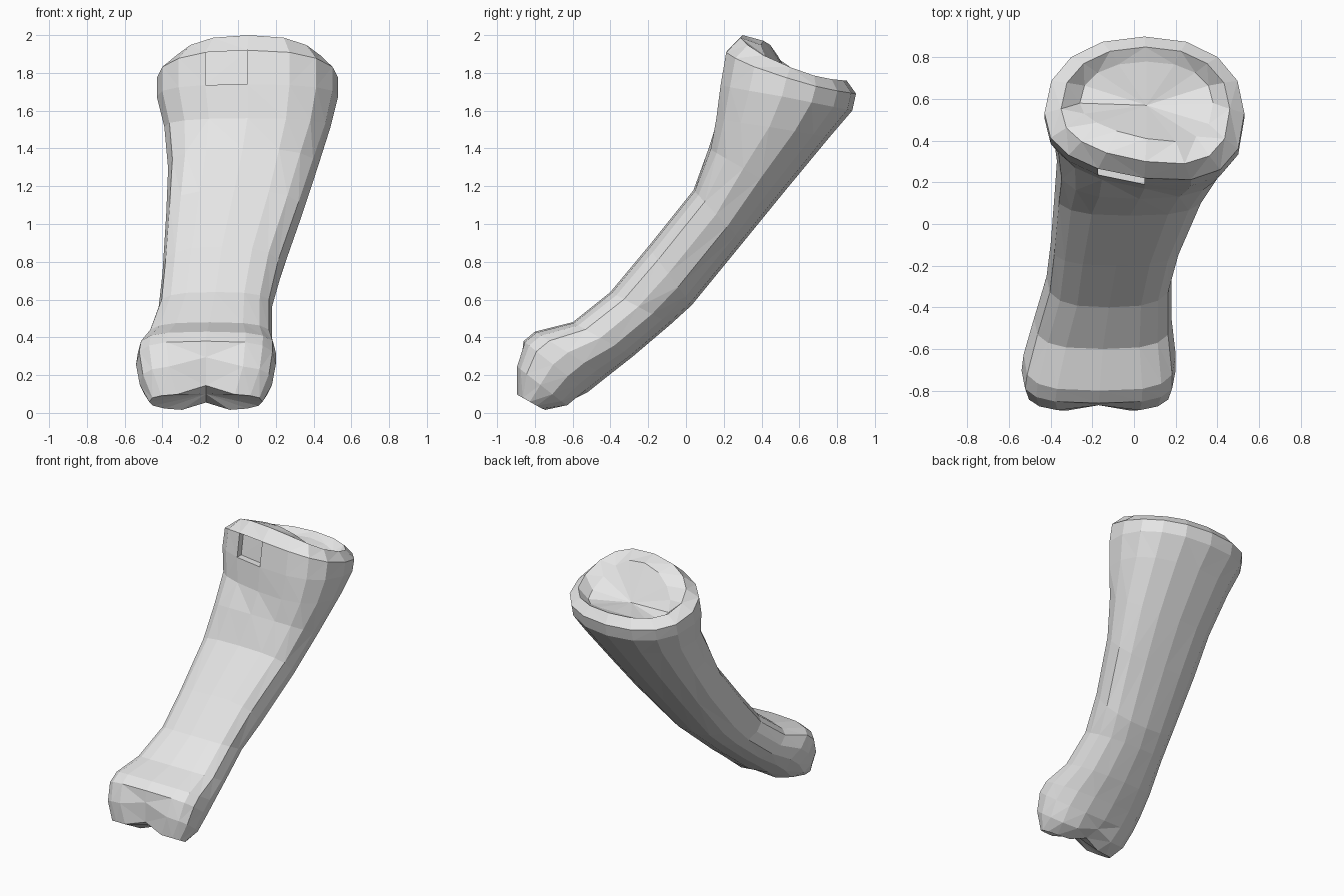
import bpy, bmesh, math
from mathutils import Vector

if "Cube" in bpy.data.objects:
    bpy.data.objects.remove(bpy.data.objects["Cube"])

N = 16  # sides of each cross-section

# Cross-sections from lower knuckle to upper joint:
# front y, z | back y, z | left x, right x | front exponent | rim sag
RINGS = [
    (-0.90, 0.10, -0.74, 0.01, -0.47, 0.13, 0.70, 0.0),
    (-0.90, 0.25, -0.62, 0.03, -0.52, 0.18, 0.60, 0.0),
    (-0.86, 0.38, -0.52, 0.11, -0.54, 0.20, 0.60, 0.0),
    (-0.80, 0.43, -0.42, 0.19, -0.53, 0.20, 0.60, 0.0),
    (-0.60, 0.48, -0.28, 0.30, -0.48, 0.18, 0.65, 0.0),
    (-0.40, 0.64, -0.08, 0.47, -0.42, 0.18, 0.70, 0.0),
    (-0.20, 0.88, 0.03, 0.57, -0.40, 0.23, 0.70, 0.0),
    (0.04, 1.18, 0.30, 0.90, -0.38, 0.34, 0.70, 0.0),
    (0.12, 1.40, 0.52, 1.17, -0.37, 0.42, 0.75, 0.0),
    (0.17, 1.56, 0.76, 1.46, -0.39, 0.49, 0.80, 0.0),
    (0.19, 1.74, 0.88, 1.60, -0.43, 0.53, 0.80, 0.0),
    (0.22, 1.92, 0.90, 1.69, -0.43, 0.53, 0.80, 0.04),
    (0.30, 2.00, 0.85, 1.76, -0.35, 0.46, 0.80, 0.06),
    (0.41, 1.97, 0.78, 1.74, -0.26, 0.38, 0.85, 0.12),
]


def spow(a, p):
    return math.copysign(abs(a) ** p, a)


def ring_points(i, ring):
    fy, fz, by, bz, xl, xr, p, sag = ring
    f, b = Vector((0, fy, fz)), Vector((0, by, bz))
    mid = f.lerp(b, 0.46)
    cx, hw = (xl + xr) / 2, (xr - xl) / 2
    pts = []
    for k in range(N):
        t = 2 * math.pi * k / N
        c, s = math.cos(t), math.sin(t)
        e = p if s > 0 else 0.9
        u, v = spow(c, e), spow(s, e)
        co = mid.lerp(f if v > 0 else b, abs(v))
        co.x = cx + hw * u
        co.z -= sag * (1 - v * v)
        # shallow groove between the two lower condyles
        if i < 2 and abs(u) < 0.45:
            co += Vector((0, 0.03, 0.045)) * (1 - abs(u) / 0.45)
        # upper joint is fuller on its right front side
        if i >= 9 and v > 0:
            co.y -= 0.06 * u * v
        pts.append(co)
    return pts


# Bone: one lofted body
bm = bmesh.new()
loops = [[bm.verts.new(p) for p in ring_points(i, r)] for i, r in enumerate(RINGS)]
pit = None
for i in range(len(loops) - 1):
    a, b = loops[i], loops[i + 1]
    for k in range(N):
        j = (k + 1) % N
        f = bm.faces.new((a[k], a[j], b[j], b[k]))
        if i == 10 and k == N // 4:
            pit = f


# End surfaces: grooved knuckle and dished joint
def cap(loop, centre):
    c = bm.verts.new(centre)
    for k in range(N):
        bm.faces.new((loop[k], loop[(k + 1) % N], c))


cap(loops[0], (-0.17, -0.80, 0.10))
cap(loops[-1], (0.06, 0.57, 1.73))

# Small pit below the front rim
bmesh.ops.inset_individual(bm, faces=[pit], thickness=0.025, depth=0.0)
for v in pit.verts:
    v.co.y += 0.05

bmesh.ops.triangulate(bm, faces=bm.faces[:])
bmesh.ops.recalc_face_normals(bm, faces=bm.faces[:])

mesh = bpy.data.meshes.new("finger_bone")
bm.to_mesh(mesh)
bm.free()
mat = bpy.data.materials.new("light grey")
mat.diffuse_color = (0.8, 0.8, 0.8, 1)
mat.use_nodes = True
mat.node_tree.nodes["Principled BSDF"].inputs["Base Color"].default_value = mat.diffuse_color
mesh.materials.append(mat)
bone = bpy.data.objects.new("finger_bone", mesh)
bpy.context.collection.objects.link(bone)
